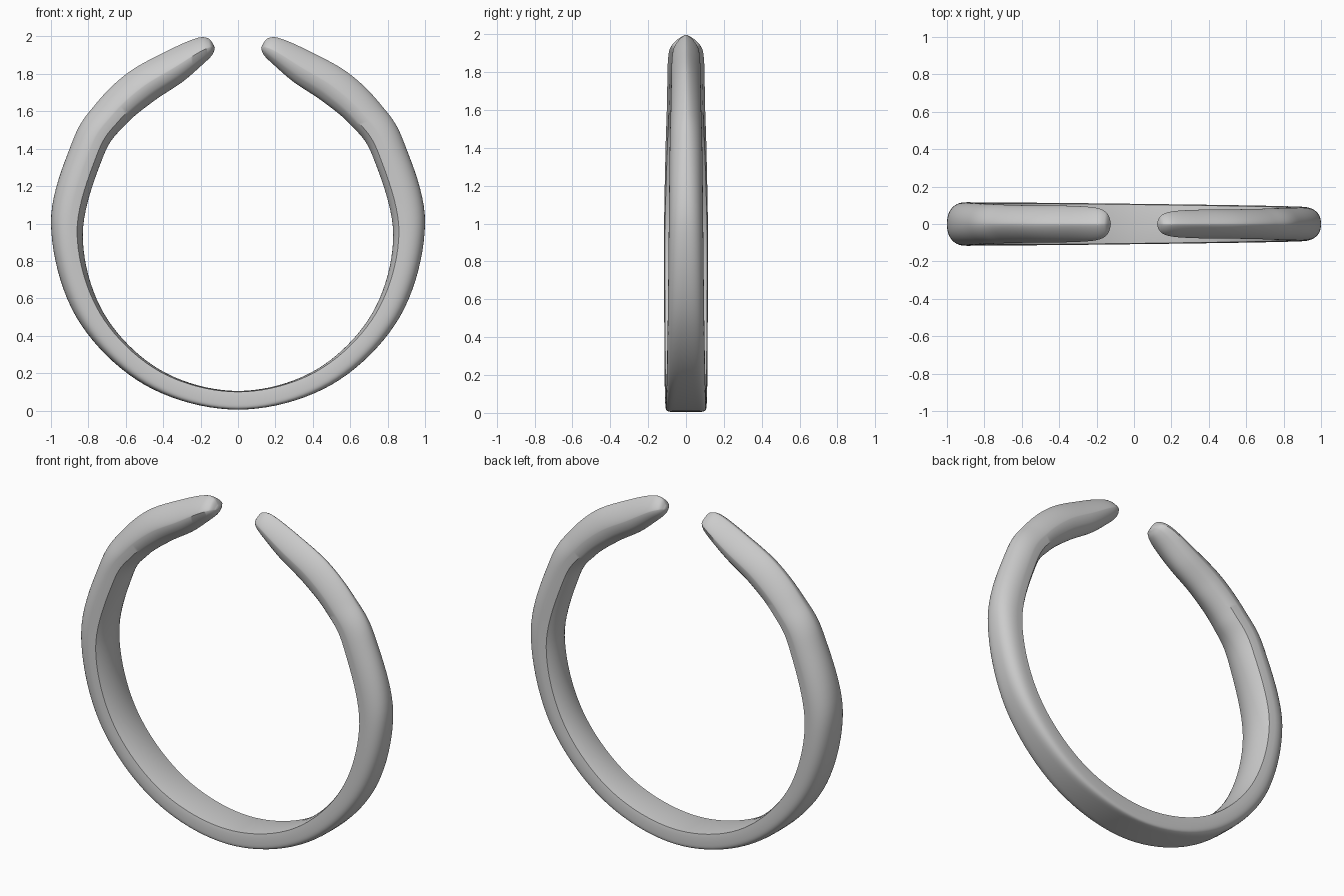
import bpy, bmesh, math

if "Cube" in bpy.data.objects:
    bpy.data.objects.remove(bpy.data.objects["Cube"])

# Half-ring stations, bottom centre to tip:
# outer x,z / inner x,z / left half width / right half width / inner crown / edge width / shoulder / outer roundness
half = []
for deg, wl, wr, crown, sh, n in [(0, .11, .108, .05, .25, 9), (30, .113, .102, .08, .3, 5),
                                  (60, .115, .096, .13, .38, 3), (90, .116, .091, .18, .4, 2.3)]:
    a = math.radians(deg)
    half.append([math.sin(a), 1 - .995 * math.cos(a), .83 * math.sin(a),
                 .94 - .835 * math.cos(a), wl, wr, crown, .96, sh, n])
half += [
    [.885, 1.44, .72, 1.36, .108, .086, .19, .92, .42, 1.9],
    [.76, 1.64, .60, 1.53, .102, .081, .21, .90, .44, 1.6],
    [.59, 1.805, .45, 1.655, .099, .078, .24, .88, .46, 1.5],
    [.38, 1.922, .30, 1.755, .097, .076, .25, .86, .47, 1.4],
    [.225, 1.99, .195, 1.845, .088, .068, .25, .85, .48, 1.35],
    [.16, 1.99, .143, 1.895, .065, .05, .25, .85, .48, 1.35],
    [.13, 1.955, .127, 1.925, .028, .022, .25, .85, .48, 1.4],
]


def station(s, side):
    width = s[5] if side > 0 else s[4]
    return [side * s[0], s[1], side * s[2], s[3], width] + s[6:]


stations = [station(s, -1) for s in reversed(half[1:])] + [station(s, 1) for s in half]


def smooth(pts, steps):
    out = []
    for i in range(len(pts) - 1):
        p0, p1 = pts[max(i - 1, 0)], pts[i]
        p2, p3 = pts[i + 1], pts[min(i + 2, len(pts) - 1)]
        for k in range(steps):
            t = k / steps
            out.append([.5 * (2 * b + (c - a) * t + (2 * a - 5 * b + 4 * c - d) * t * t
                              + (3 * b - a - 3 * c + d) * t ** 3)
                        for a, b, c, d in zip(p0, p1, p2, p3)])
    return out + [pts[-1]]


def section(crown, edge, shoulder, n):
    # Crowned inside face, crisp inner edge, rounded or ridged outside
    pts = [(crown * (k / 6) ** 2, edge * k / 6) for k in range(7)]
    for k in range(15):
        a = k / 14 * math.pi / 2
        pts.append((shoulder + (1 - shoulder) * max(math.sin(a), 0) ** (2 / n),
                    max(math.cos(a), 0) ** (2 / n) if k < 14 else 0))
    return pts + [(u, -v) for u, v in reversed(pts[1:-1])]


# Band swept through all stations
bm = bmesh.new()
rings = []
for ox, oz, ix, iz, w, crown, edge, sh, n in smooth(stations, 10):
    rings.append([bm.verts.new((ix + (ox - ix) * u, w * v, iz + (oz - iz) * u))
                  for u, v in section(crown, edge, sh, n)])
for r, s in zip(rings, rings[1:]):
    for j in range(len(r)):
        k = (j + 1) % len(r)
        bm.faces.new((r[j], r[k], s[k], s[j]))

# Rounded tip caps
for r, x in ((rings[0], -.124), (rings[-1], .124)):
    c = bm.verts.new((x, 0, 1.94))
    for j in range(len(r)):
        bm.faces.new((r[j], r[(j + 1) % len(r)], c))
bmesh.ops.recalc_face_normals(bm, faces=bm.faces)
mesh = bpy.data.meshes.new("open_ring_band")
bm.to_mesh(mesh)
bm.free()
band = bpy.data.objects.new("open_ring_band", mesh)
bpy.context.collection.objects.link(band)
bpy.context.view_layer.objects.active = band
band.select_set(True)
bpy.ops.object.shade_smooth_by_angle(angle=math.radians(35))
